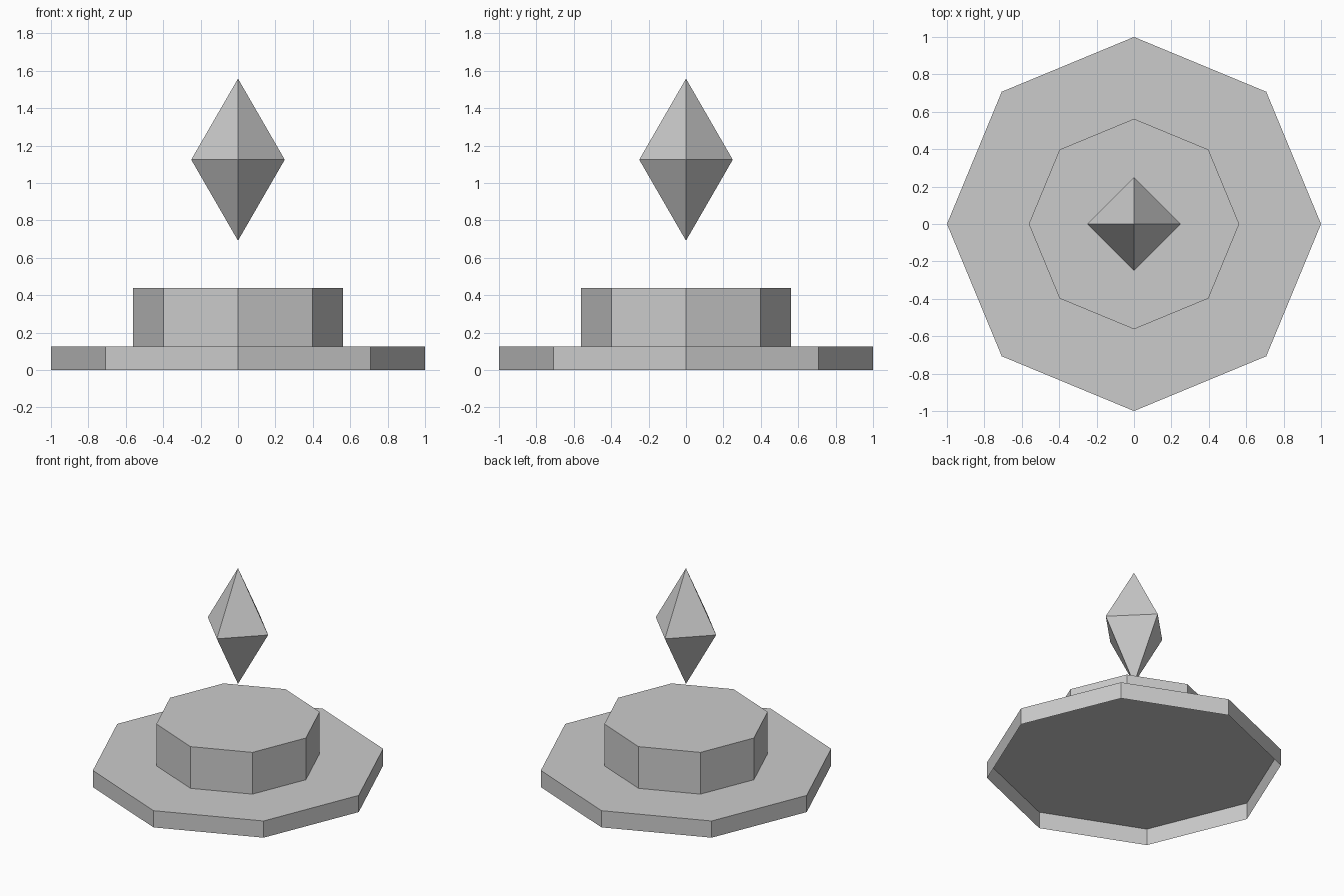
import bpy
import bmesh
from math import pi
from mathutils import Matrix

# Remove the default cube
cube = bpy.data.objects.get("Cube")
if cube:
    bpy.data.objects.remove(cube, do_unlink=True)

# Single stone colour
stone = bpy.data.materials.new("light_grey_stone")
stone.use_nodes = True
GREY = (0.6, 0.6, 0.6, 1)
stone.diffuse_color = GREY
stone.node_tree.nodes["Principled BSDF"].inputs["Base Color"].default_value = GREY


def add_object(name, bm, z):
    mesh = bpy.data.meshes.new(name)
    bm.to_mesh(mesh)
    bm.free()
    mesh.materials.append(stone)
    obj = bpy.data.objects.new(name, mesh)
    obj.location.z = z
    bpy.context.collection.objects.link(obj)


def octagon_slab(name, radius, bottom, top):
    """Eight-sided slab with an open underside."""
    bm = bmesh.new()
    bmesh.ops.create_cone(bm, cap_ends=True, segments=8, radius1=radius,
                          radius2=radius, depth=top - bottom)
    bm.normal_update()
    underside = [f for f in bm.faces if f.normal.z < -0.9]
    bmesh.ops.delete(bm, geom=underside, context="FACES")
    add_object(name, bm, (bottom + top) / 2)


def bipyramid(name, radius, half_height, middle):
    """Two four-sided pyramids joined at their open bases."""
    bm = bmesh.new()
    for angle in (0, pi):
        place = (Matrix.Rotation(angle, 4, "X")
                 @ Matrix.Translation((0, 0, half_height / 2)))
        bmesh.ops.create_cone(bm, cap_ends=False, segments=4, radius1=radius,
                              radius2=0, depth=half_height, matrix=place)
    bmesh.ops.remove_doubles(bm, verts=bm.verts, dist=0.001)
    bmesh.ops.recalc_face_normals(bm, faces=bm.faces)
    add_object(name, bm, middle)


# Stepped octagonal base
octagon_slab("base_plate", 1.0, 0, 0.125)
octagon_slab("pedestal", 0.5625, 0.125, 0.4375)

# Floating crystal with corners on the axes
bipyramid("floating_crystal", 0.25, 0.433, 1.125)
